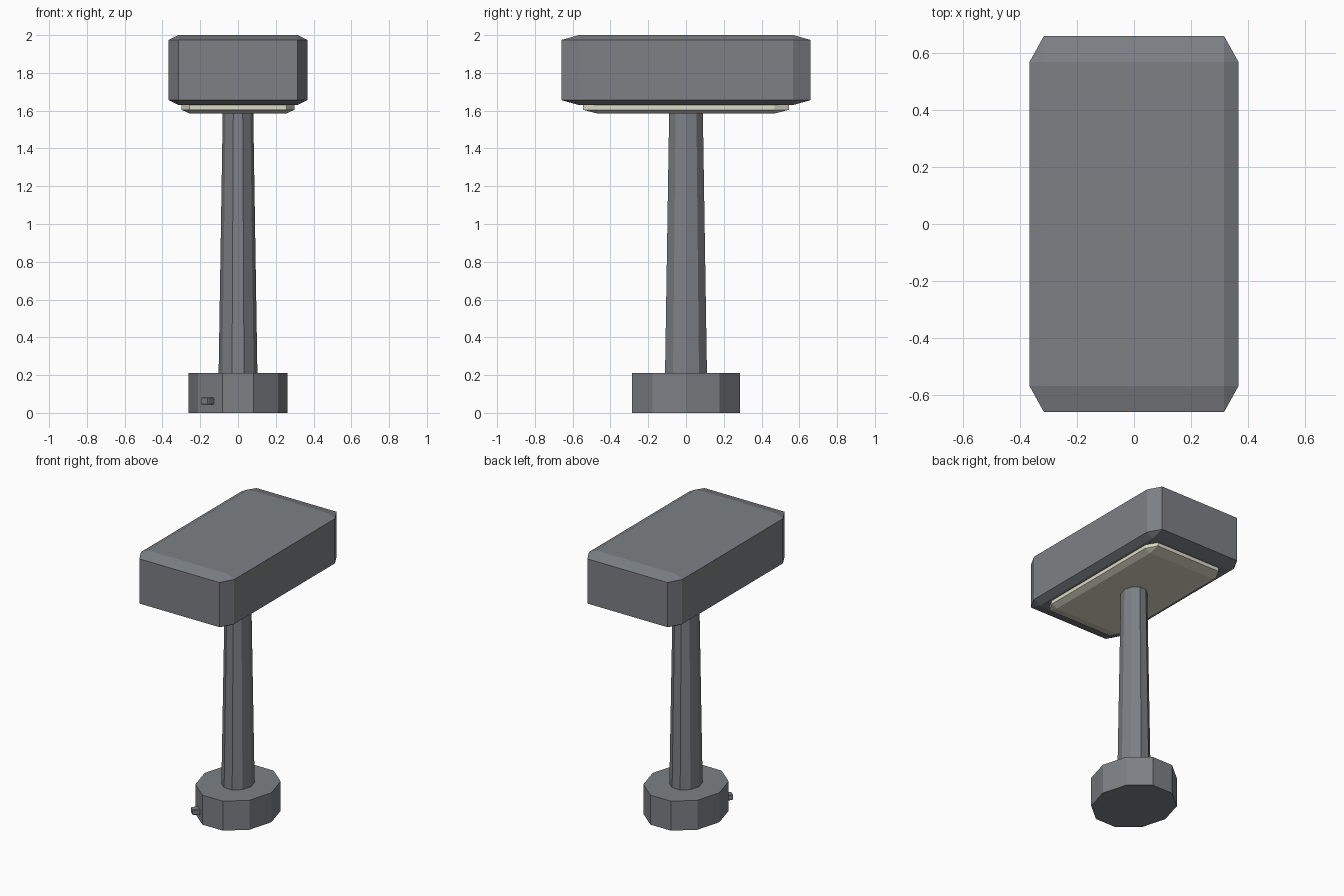
import bpy, bmesh
from math import cos, sin, radians, tau

cube = bpy.data.objects.get("Cube")
if cube:
    bpy.data.objects.remove(cube, do_unlink=True)


def material(name, rgb):
    mat = bpy.data.materials.new(name)
    mat.use_nodes = True
    mat.diffuse_color = (*rgb, 1)
    mat.node_tree.nodes["Principled BSDF"].inputs["Base Color"].default_value = (*rgb, 1)
    return mat


grey = material("slate grey", (0.205, 0.216, 0.235))
cream = material("warm cream", (0.72, 0.70, 0.56))


def add_object(name, bm, mat):
    bmesh.ops.recalc_face_normals(bm, faces=bm.faces)
    mesh = bpy.data.meshes.new(name)
    bm.to_mesh(mesh)
    bm.free()
    mesh.materials.append(mat)
    obj = bpy.data.objects.new(name, mesh)
    bpy.context.collection.objects.link(obj)
    return obj


def oval_column(name, mat, rings, sides=10):
    """Ten-sided column through rings of (z, x radius, y radius)."""
    bm = bmesh.new()
    loops = [[bm.verts.new((rx * cos(tau * i / sides), ry * sin(tau * i / sides), z))
              for i in range(sides)] for z, rx, ry in rings]
    for low, high in zip(loops, loops[1:]):
        for i in range(sides):
            j = (i + 1) % sides
            bm.faces.new((low[i], low[j], high[j], high[i]))
    bm.faces.new(loops[0][::-1])
    bm.faces.new(loops[-1])
    return add_object(name, bm, mat)


def chamfered_box(name, mat, size, centre, chamfer=0.07):
    """Unit cube chamfered first, then stretched, so the chamfer follows the proportions."""
    bm = bmesh.new()
    bmesh.ops.create_cube(bm, size=1)
    bmesh.ops.bevel(bm, geom=list(bm.edges), offset=chamfer, segments=1,
                    affect='EDGES', profile=0.5)
    bmesh.ops.scale(bm, vec=size, verts=bm.verts)
    obj = add_object(name, bm, mat)
    obj.location = centre
    return obj


# Stand
oval_column("base", grey, [(0, 0.263, 0.30), (0.21, 0.263, 0.30)])
oval_column("pole", grey, [(0.19, 0.103, 0.117), (1.64, 0.08, 0.093)])

# Small switch on the slanted front facet of the base
switch = chamfered_box("switch", grey, (0.05, 0.08, 0.038), (-0.152, -0.236, 0.063))
switch.rotation_euler.z = radians(-40.2)

# Lamp head with the light panel set into its underside
chamfered_box("lamp_head", grey, (0.734, 1.32, 0.37), (0, 0, 1.815))
chamfered_box("light_panel", cream, (0.596, 1.09, 0.28), (0, 0, 1.725))
